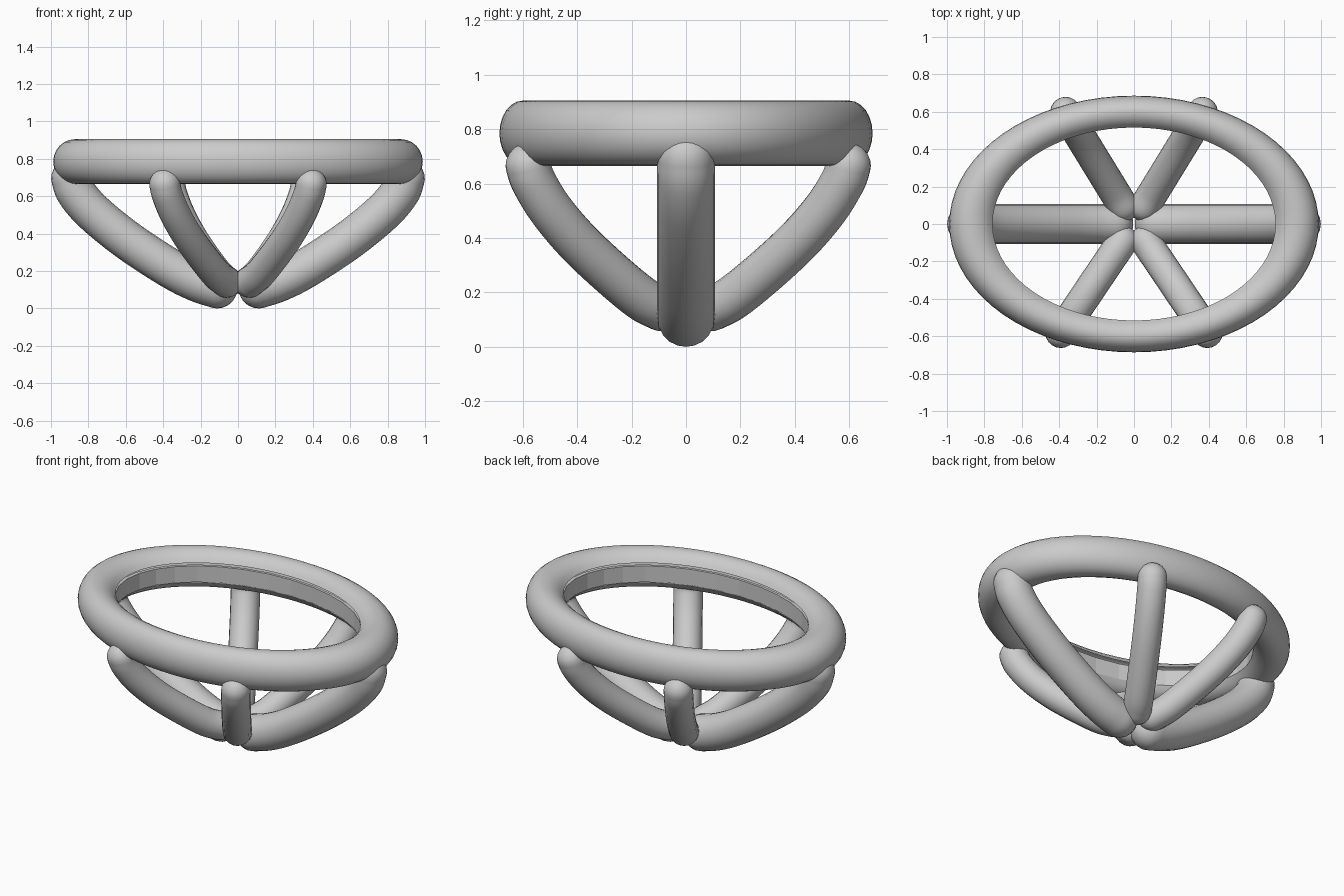
import bpy, bmesh, math
from mathutils import Vector

if "Cube" in bpy.data.objects:
    bpy.data.objects.remove(bpy.data.objects["Cube"])


def finish(name, bm, smooth=True):
    bmesh.ops.recalc_face_normals(bm, faces=bm.faces)
    mesh = bpy.data.meshes.new(name)
    bm.to_mesh(mesh)
    bm.free()
    obj = bpy.data.objects.new(name, mesh)
    bpy.context.collection.objects.link(obj)
    if smooth:
        for p in mesh.polygons:
            p.use_smooth = True
    return obj


def bridge(bm, rings, closed_loop=False, closed_ring=True):
    n = len(rings[0])
    pairs = list(zip(rings, rings[1:]))
    if closed_loop:
        pairs.append((rings[-1], rings[0]))
    for a, b in pairs:
        for i in range(n if closed_ring else n - 1):
            j = (i + 1) % n
            bm.faces.new((a[i], a[j], b[j], b[i]))


def ellipse_sweep(name, profile, segments, smooth, closed_ring):
    """Profile points are (offset, z) pairs; offset 1 is the outer tube side."""
    bm = bmesh.new()
    rings = []
    for k in range(segments):
        a = 2 * math.pi * k / segments
        rings.append([bm.verts.new(((0.871 + 0.117 * o) * math.cos(a),
                                    (0.60 + 0.086 * o) * math.sin(a), z))
                      for o, z in profile])
    bridge(bm, rings, True, closed_ring)
    return finish(name, bm, smooth)


def spline(pts, steps=6):
    """Catmull-Rom samples through 2D points."""
    p = [Vector(q) for q in pts]
    p = [2 * p[0] - p[1]] + p + [2 * p[-1] - p[-2]]
    out = []
    for i in range(1, len(p) - 2):
        a, b, c, d = p[i - 1:i + 3]
        for k in range(steps):
            t = k / steps
            out.append(0.5 * (2 * b + (c - a) * t + (2 * a - 5 * b + 4 * c - d) * t * t
                              + (3 * b - a - 3 * c + d) * t ** 3))
    return out + [p[-2]]


def leg(name, pts, radius, angle, sides=20):
    """Round tube with domed ends in the upright plane at the given angle."""
    path = spline(pts)
    n = len(path)
    tangents = [(path[min(i + 1, n - 1)] - path[max(i - 1, 0)]).normalized() for i in range(n)]
    dome = [math.radians(d) for d in (88, 70, 50, 30, 15)]
    stations = [(path[0] - tangents[0] * radius * math.sin(d), tangents[0], radius * math.cos(d)) for d in dome]
    stations += [(c, t, radius) for c, t in zip(path, tangents)]
    stations += [(path[-1] + tangents[-1] * radius * math.sin(d), tangents[-1], radius * math.cos(d))
                 for d in reversed(dome)]
    ca, sa = math.cos(angle), math.sin(angle)
    bm = bmesh.new()
    rings = []
    for c, t, r in stations:
        ring = []
        for k in range(sides):
            b = 2 * math.pi * k / sides
            s = c.x - t.y * r * math.cos(b)
            z = c.y + t.x * r * math.cos(b)
            w = r * math.sin(b)
            ring.append(bm.verts.new((s * ca - w * sa, s * sa + w * ca, z)))
        rings.append(ring)
    bridge(bm, rings)
    bm.faces.new(rings[0])
    bm.faces.new(rings[-1])
    return finish(name, bm)


# Oval rim tube, with a slot along its inner side
arc = [math.radians(-150 + 15 * i) for i in range(21)]
ellipse_sweep("rim", [(math.cos(a) * (1.13 if math.cos(a) < 0 else 1), 0.785 + 0.12 * math.sin(a))
                      for a in arc], 72, True, False)

# Faceted band set into the slot of the rim
ellipse_sweep("inner_band", [(-0.95, 0.725), (-0.95, 0.825), (-0.75, 0.825), (-0.75, 0.725)], 32, False, True)

# Two wide legs along the long axis
side_path = [(0.11, 0.106), (0.22, 0.142), (0.36, 0.213), (0.585, 0.36),
             (0.77, 0.51), (0.865, 0.62), (0.893, 0.695)]
for label, angle in (("right", 0), ("left", math.pi)):
    leg(label + "_leg", side_path, 0.106, angle)

# Four slimmer diagonal legs, the front pair spread slightly wider
diagonal_path = [(0.11, 0.14), (0.20, 0.18), (0.345, 0.28), (0.49, 0.395),
                 (0.605, 0.51), (0.677, 0.61), (0.70, 0.666)]
for label, degrees in (("back_right", 58.5), ("back_left", 121.5),
                       ("front_left", 236), ("front_right", 304)):
    leg(label + "_leg", diagonal_path, 0.083, math.radians(degrees))
